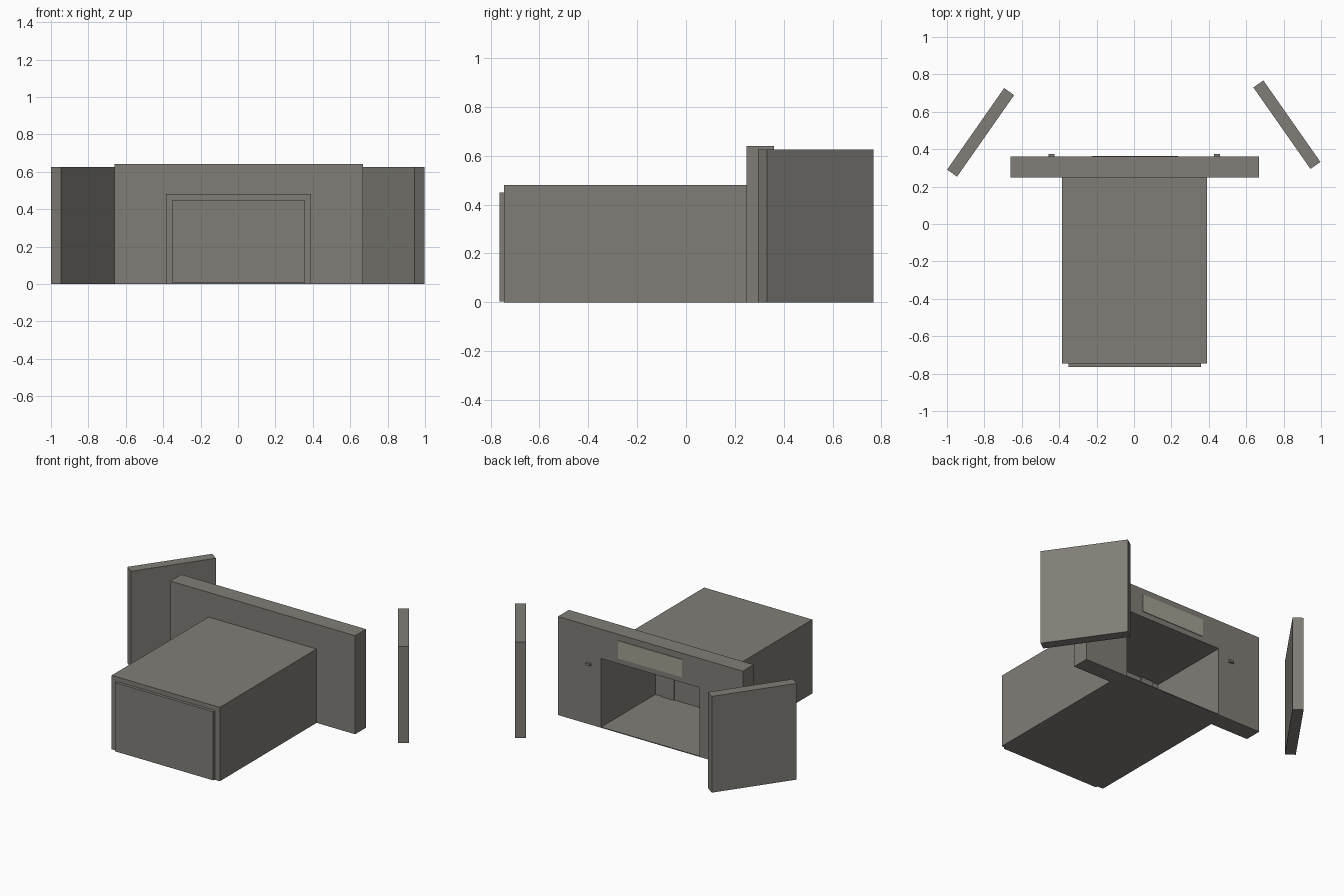
import bpy, bmesh, math
from mathutils import Matrix

old = bpy.data.objects.get("Cube")
if old:
    bpy.data.objects.remove(old, do_unlink=True)


def material(name, rgb):
    m = bpy.data.materials.new(name)
    m.use_nodes = True
    m.diffuse_color = (*rgb, 1)
    m.node_tree.nodes["Principled BSDF"].inputs["Base Color"].default_value = (*rgb, 1)
    return m


stone = material("warm grey", (0.22, 0.207, 0.185))
pale = material("pale olive grey", (0.37, 0.355, 0.29))


def finish(name, bm, mat):
    bmesh.ops.recalc_face_normals(bm, faces=bm.faces)
    mesh = bpy.data.meshes.new(name)
    bm.to_mesh(mesh)
    bm.free()
    mesh.materials.append(mat)
    obj = bpy.data.objects.new(name, mesh)
    bpy.context.collection.objects.link(obj)
    return obj


def box(name, x, y, z, mat=stone):
    """Box between the given (low, high) limits."""
    bm = bmesh.new()
    bmesh.ops.create_cube(bm, size=1)
    for v in bm.verts:
        v.co = [lim[0] if c < 0 else lim[1] for c, lim in zip(v.co, (x, y, z))]
    return finish(name, bm, mat)


def arch(name, outer, inner, top, inner_top, y):
    """Square arch: an upside-down U profile extruded along y."""
    profile = [(outer[0], 0), (outer[0], top), (outer[1], top), (outer[1], 0),
               (inner[1], 0), (inner[1], inner_top), (inner[0], inner_top), (inner[0], 0)]
    bm = bmesh.new()
    face = bm.faces.new([bm.verts.new((px, y[0], pz)) for px, pz in profile])
    out = bmesh.ops.extrude_face_region(bm, geom=[face])
    verts = [g for g in out["geom"] if isinstance(g, bmesh.types.BMVert)]
    bmesh.ops.translate(bm, verts=verts, vec=(0, y[1] - y[0], 0))
    return finish(name, bm, stone)


hall_x, inner_x = (-0.386, 0.391), (-0.349, 0.357)

# Entrance wall and the long hall in front of it
arch("entrance_wall", (-0.66, 0.668), inner_x, 0.64, 0.45, (0.248, 0.36))
arch("hall_shell", hall_x, inner_x, 0.48, 0.45, (-0.745, 0.248))
box("floor", inner_x, (-0.745, 0.36), (0, 0.005))
box("front_panel", inner_x, (-0.764, -0.745), (0.004, 0.45))

# Inner end wall with two upright strips
box("inner_wall", inner_x, (-0.215, -0.195), (0.005, 0.45))
for i, x in enumerate((-0.26, 0.265)):
    box(f"inner_strip_{i + 1}", (x - 0.045, x + 0.045), (-0.195, -0.189), (0.005, 0.45))

# Plate above the opening and a small handle on each side
box("entrance_plate", (-0.225, 0.235), (0.36, 0.364), (0.485, 0.6), pale)
for side, x in (("right", -0.44), ("left", 0.445)):
    box(f"{side}_handle", (x - 0.016, x + 0.016), (0.36, 0.374), (0.385, 0.4))

# Free-standing angled screens behind the wall
for side, x, y, turn in (("right", -0.82, 0.49, 55), ("left", 0.8175, 0.531, -55)):
    screen = box(f"{side}_screen", (-0.266, 0.266), (-0.0325, 0.0325), (0, 0.625))
    screen.data.transform(Matrix.Translation((x, y, 0)) @ Matrix.Rotation(math.radians(turn), 4, "Z"))
